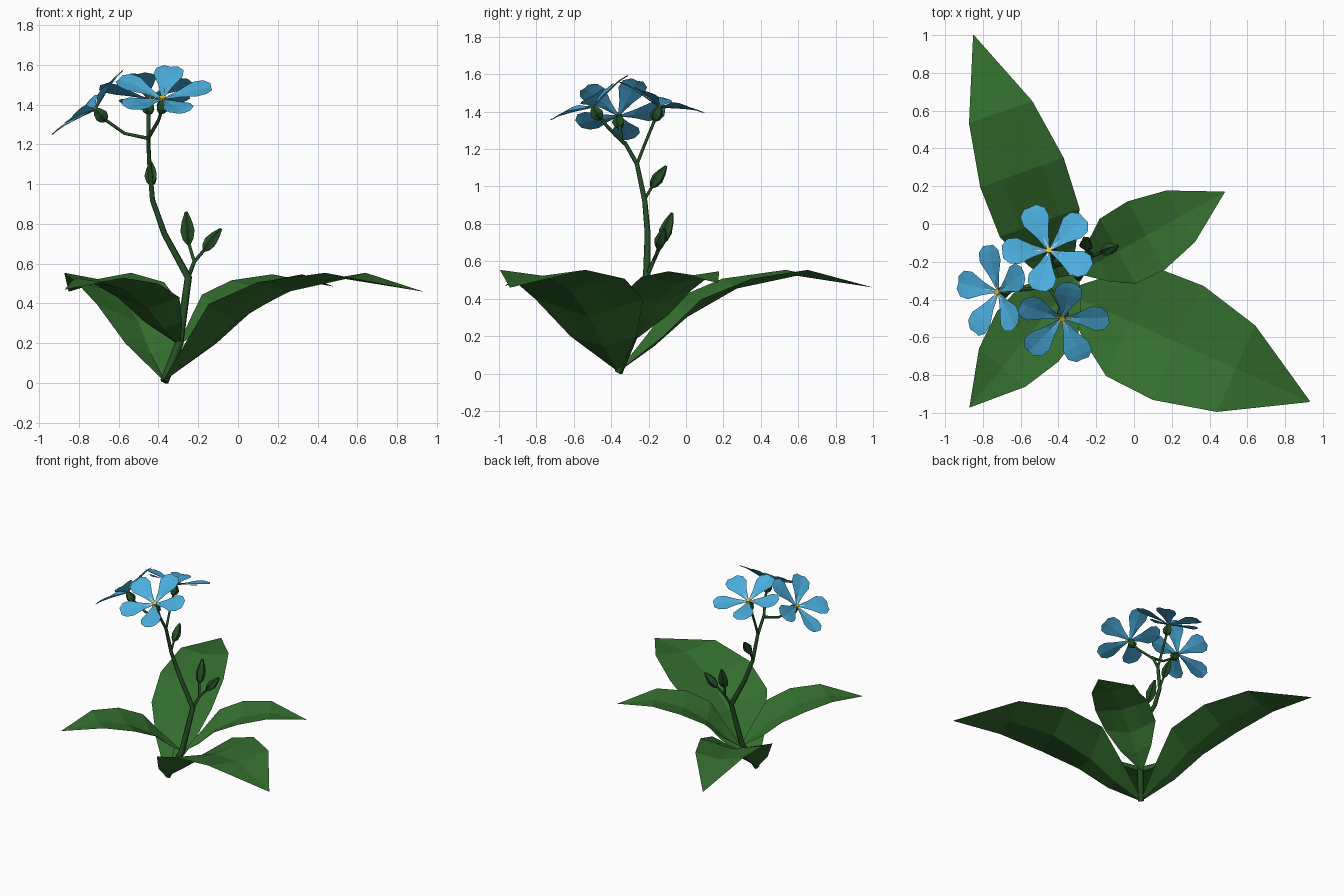
import bpy
import math
from mathutils import Vector

if "Cube" in bpy.data.objects:
    bpy.data.objects.remove(bpy.data.objects["Cube"])


def material(name, rgb):
    m = bpy.data.materials.new(name)
    m.diffuse_color = (*rgb, 1)
    m.use_nodes = True
    m.node_tree.nodes["Principled BSDF"].inputs["Base Color"].default_value = m.diffuse_color
    return m


LEAF = material("leaf_green", (0.035, 0.16, 0.028))
STEM = material("stem_green", (0.018, 0.075, 0.018))
BLUE = material("petal_blue", (0.07, 0.42, 0.72))
YELLOW = material("yellow", (0.75, 0.55, 0.03))
CREAM = material("cream", (0.75, 0.75, 0.55))


def mesh_object(name, verts, faces, mat):
    me = bpy.data.meshes.new(name)
    me.from_pydata([tuple(v) for v in verts], [], faces)
    me.materials.append(mat)
    ob = bpy.data.objects.new(name, me)
    bpy.context.collection.objects.link(ob)
    return ob


def strip_faces(rows, cols, start=0):
    """Quads joining consecutive rows of `cols` points."""
    return [(start + r * cols + c, start + r * cols + c + 1,
             start + (r + 1) * cols + c + 1, start + (r + 1) * cols + c)
            for r in range(rows - 1) for c in range(cols - 1)]


def tube(name, points, radii):
    cu = bpy.data.curves.new(name, 'CURVE')
    cu.dimensions = '3D'
    cu.bevel_depth = 1
    cu.bevel_resolution = 1
    cu.use_fill_caps = True
    sp = cu.splines.new('POLY')
    sp.points.add(len(points) - 1)
    for p, co, r in zip(sp.points, points, radii):
        p.co = (*co, 1)
        p.radius = r
    cu.materials.append(STEM)
    ob = bpy.data.objects.new(name, cu)
    bpy.context.collection.objects.link(ob)


# Leaves: folded blades; (length fraction, half width, midrib rise, edge rise)
BLADE = [(0, .008, 0, .01), (.14, .135, .26, .36), (.27, .222, .56, .74),
         (.465, .232, .85, .95), (.70, .176, .98, 1.04), (1, .002, .86, .86)]


def leaf(name, base, tip, width=1.0):
    base, tip = Vector(base), Vector(tip)
    along = Vector((tip.x - base.x, tip.y - base.y, 0))
    side = along.normalized().cross(Vector((0, 0, 1)))
    rise = (tip.z - base.z) / .86
    verts = []
    for t, w, mid, edge in BLADE:
        for k in (-1, -.5, 0, .5, 1):
            h = mid + (edge - mid) * abs(k)
            verts.append(base + along * t + side * (k * w * along.length * width)
                         + Vector((0, 0, rise * h)))
    mesh_object(name, verts, strip_faces(len(BLADE), 5), LEAF)


leaf("leaf_front_right", (-.37, -.36, .01), (.93, -.94, .46))
leaf("leaf_back", (-.37, -.36, .01), (-.85, 1.0, .46), .7)
leaf("leaf_right", (-.295, -.26, .19), (.48, .17, .485))
leaf("leaf_front_left", (-.295, -.27, .19), (-.87, -.97, .47))

# Main stem and side branches
tube("main_stem",
     [(-.37, -.36, .008), (-.295, -.28, .2), (-.25, -.21, .53), (-.37, -.205, .75),
      (-.43, -.22, .92), (-.447, -.262, 1.12), (-.452, -.33, 1.24)],
     [.022, .022, .02, .016, .014, .012, .010])
tube("bud_branch", [(-.255, -.21, .52), (-.22, -.17, .61), (-.25, -.125, .71)],
     [.012, .01, .009])
tube("bud_twig_right", [(-.22, -.17, .61), (-.16, -.145, .68)], [.009, .008])
tube("bud_twig_upper", [(-.432, -.222, .93), (-.436, -.175, 1.01)], [.009, .008])
tube("flower_branch_front", [(-.452, -.33, 1.23), (-.40, -.42, 1.32), (-.38, -.47, 1.38)],
     [.010, .009, .009])
tube("flower_branch_back", [(-.447, -.262, 1.12), (-.45, -.215, 1.24), (-.45, -.165, 1.36)],
     [.010, .009, .009])
tube("flower_branch_left", [(-.452, -.33, 1.23), (-.57, -.345, 1.255), (-.67, -.355, 1.325)],
     [.010, .009, .009])


# Ribbed buds and calyxes
def bud(name, start, end, width):
    start, end = Vector(start), Vector(end)
    axis = end - start
    rot = axis.to_track_quat('Z', 'Y')
    profile = [(0, .25), (.15, .75), (.4, 1), (.7, .72), (1, .2)]
    n = 10
    verts = []
    for t, r in profile:
        for i in range(n + 1):
            a = math.tau * i / n
            q = r * width * (1 if i % 2 == 0 else .72)
            verts.append(start + rot @ Vector((q * math.cos(a), q * math.sin(a),
                                               t * axis.length)))
    faces = strip_faces(len(profile), n + 1)
    faces.append(tuple(range(n))[::-1])
    faces.append(tuple(range(4 * (n + 1), 4 * (n + 1) + n)))
    mesh_object(name, verts, faces, STEM)


bud("bud_left", (-.248, -.13, .695), (-.26, -.073, .86), .038)
bud("bud_right", (-.172, -.15, .665), (-.085, -.115, .775), .034)
bud("bud_upper", (-.436, -.185, .995), (-.437, -.105, 1.11), .034)

# Flowers: five cupped petals; (radius, half width, height along the axis)
PETAL = [(.012, .008, 0), (.09, .036, .022), (.165, .074, .042),
         (.215, .070, .050), (.248, .035, .050)]


def flower(name, centre, normal, phase):
    c, n = Vector(centre), Vector(normal).normalized()
    v = Vector((0, 1, 0)) if abs(n.x) > .1 else n.cross(Vector((1, 0, 0)))
    u = v.cross(n)

    def place(x, y, z):
        return c + u * x + v * y + n * z

    petals, pf, rays, rf = [], [], [], []
    for i in range(5):
        a = math.radians(phase + 72 * i)
        ca, sa = math.cos(a), math.sin(a)
        pf += strip_faces(len(PETAL), 3, len(petals))
        for r, w, h in PETAL:
            for k in (-1, 0, 1):
                petals.append(place(r * ca - k * w * sa, r * sa + k * w * ca,
                                    h - .006 * (k == 0)))
        # pale streak on the petal base
        s = len(rays)
        rf.append((s, s + 1, s + 2))
        for r, w, h in ((.012, -.005, .004), (.012, .005, .004), (.085, 0, .021)):
            rays.append(place(r * ca - w * sa, r * sa + w * ca, h))
    mesh_object(name + "_petals", petals, pf, BLUE)
    mesh_object(name + "_streaks", rays, rf, CREAM)

    # yellow eye
    eye = [place(.017 * math.cos(math.tau * i / 8), .017 * math.sin(math.tau * i / 8), z)
           for z in (-.004, .010) for i in range(8)]
    ef = [(i, (i + 1) % 8, 8 + (i + 1) % 8, 8 + i) for i in range(8)]
    ef.append(tuple(range(8, 16)))
    mesh_object(name + "_eye", eye, ef, YELLOW)
    bud(name + "_calyx", c - n * .085, c + n * .004, .036)


flower("flower_front", (-.38, -.50, 1.43), (0, -.5, .87), 80)
flower("flower_back", (-.45, -.14, 1.43), (0, .34, .94), 114)
flower("flower_left", (-.72, -.36, 1.38), (-.67, 0, .74), 96)
